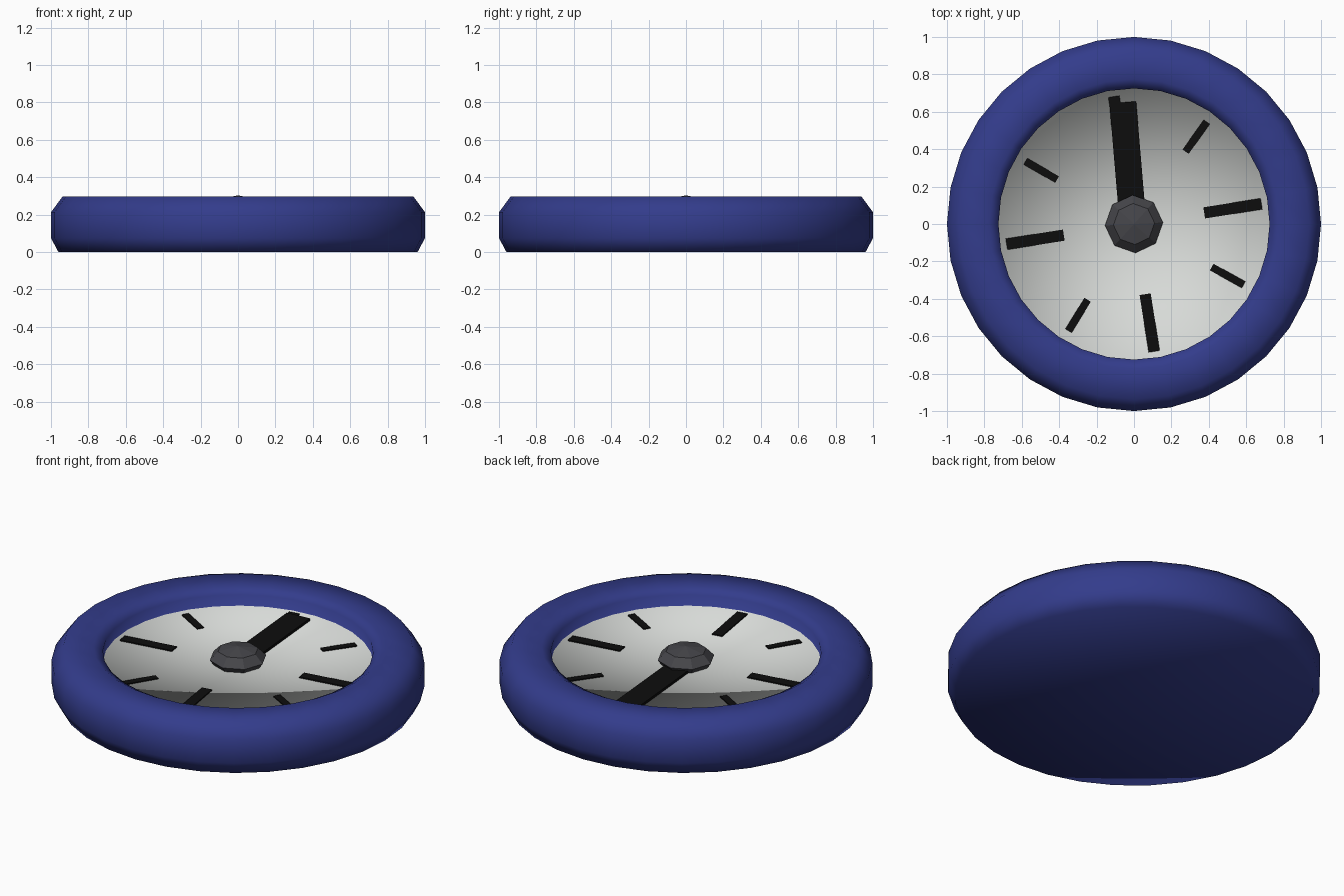
import bpy, bmesh, math
from mathutils import Vector

if "Cube" in bpy.data.objects:
    bpy.data.objects.remove(bpy.data.objects["Cube"])


def material(name, color):
    m = bpy.data.materials.new(name)
    m.diffuse_color = (*color, 1)
    m.use_nodes = True
    m.node_tree.nodes["Principled BSDF"].inputs["Base Color"].default_value = m.diffuse_color
    return m


BLUE = material("navy blue", (0.033, 0.045, 0.26))
PALE = material("pale grey", (0.68, 0.70, 0.68))
BLACK = material("black", (0.004, 0.004, 0.004))
DARK = material("charcoal", (0.06, 0.06, 0.068))


def lathe(name, profile, sides, mats, turn=0.0, smooth=True):
    """Spin an (r, z) profile; r = 0 at the ends makes a pole."""
    bm = bmesh.new()
    rings = []
    for r, z in profile:
        if r == 0:
            rings.append([bm.verts.new((0, 0, z))] * sides)
        else:
            rings.append([bm.verts.new((r * math.cos(turn + math.tau * i / sides),
                                        r * math.sin(turn + math.tau * i / sides), z))
                          for i in range(sides)])
    for k, (a, b) in enumerate(zip(rings, rings[1:])):
        for i in range(sides):
            j = (i + 1) % sides
            f = bm.faces.new(list(dict.fromkeys((a[i], a[j], b[j], b[i]))))
            f.smooth = smooth
            # the last band is the inner dial
            f.material_index = len(mats) - 1 if k == len(profile) - 2 else 0
    bmesh.ops.recalc_face_normals(bm, faces=bm.faces)
    return finish(name, bm, mats)


def finish(name, bm, mats):
    me = bpy.data.meshes.new(name)
    bm.to_mesh(me)
    bm.free()
    for m in mats:
        me.materials.append(m)
    ob = bpy.data.objects.new(name, me)
    bpy.context.collection.objects.link(ob)
    return ob


def bar(name, start, end, width, z0, z1):
    """Flat bar lying on the dial between two points."""
    a, b = Vector(start), Vector(end)
    side = (b - a).orthogonal().normalized() * width / 2
    bm = bmesh.new()
    base = bm.faces.new([bm.verts.new((p.x, p.y, z0))
                         for p in (a - side, b - side, b + side, a + side)])
    top = bmesh.ops.extrude_face_region(bm, geom=[base])["geom"]
    bmesh.ops.translate(bm, vec=(0, 0, z1 - z0),
                        verts=[v for v in top if isinstance(v, bmesh.types.BMVert)])
    bmesh.ops.recalc_face_normals(bm, faces=bm.faces)
    return finish(name, bm, [BLACK])


def polar(r, degrees):
    t = math.radians(degrees)
    return r * math.cos(t), r * math.sin(t)


# Rounded casing with the recessed dial
lathe("casing_and_dial",
      [(0, 0), (0.96, 0), (1.0, 0.075), (1.0, 0.213), (0.937, 0.298),
       (0.775, 0.298), (0.725, 0.27), (0.725, 0.205), (0, 0.205)],
      32, [BLUE, PALE])

# Tick marks: four long, four short
for i in range(4):
    bar(f"long_mark_{i}", polar(0.38, 9 + 90 * i), polar(0.69, 9 + 90 * i),
        0.06, 0.198, 0.212)
for i, angle in enumerate((54.5, 150, 238.5, 331)):
    bar(f"short_mark_{i}", polar(0.475, angle), polar(0.67, angle),
        0.04, 0.198, 0.211)

# Pointer
bar("pointer", (-0.005, 0), (-0.06, 0.65), 0.143, 0.198, 0.22)

# Faceted centre hub
lathe("hub", [(0, 0.2), (0.13, 0.2), (0.155, 0.235), (0.11, 0.282), (0, 0.303)],
      8, [DARK], turn=math.radians(3), smooth=False)
